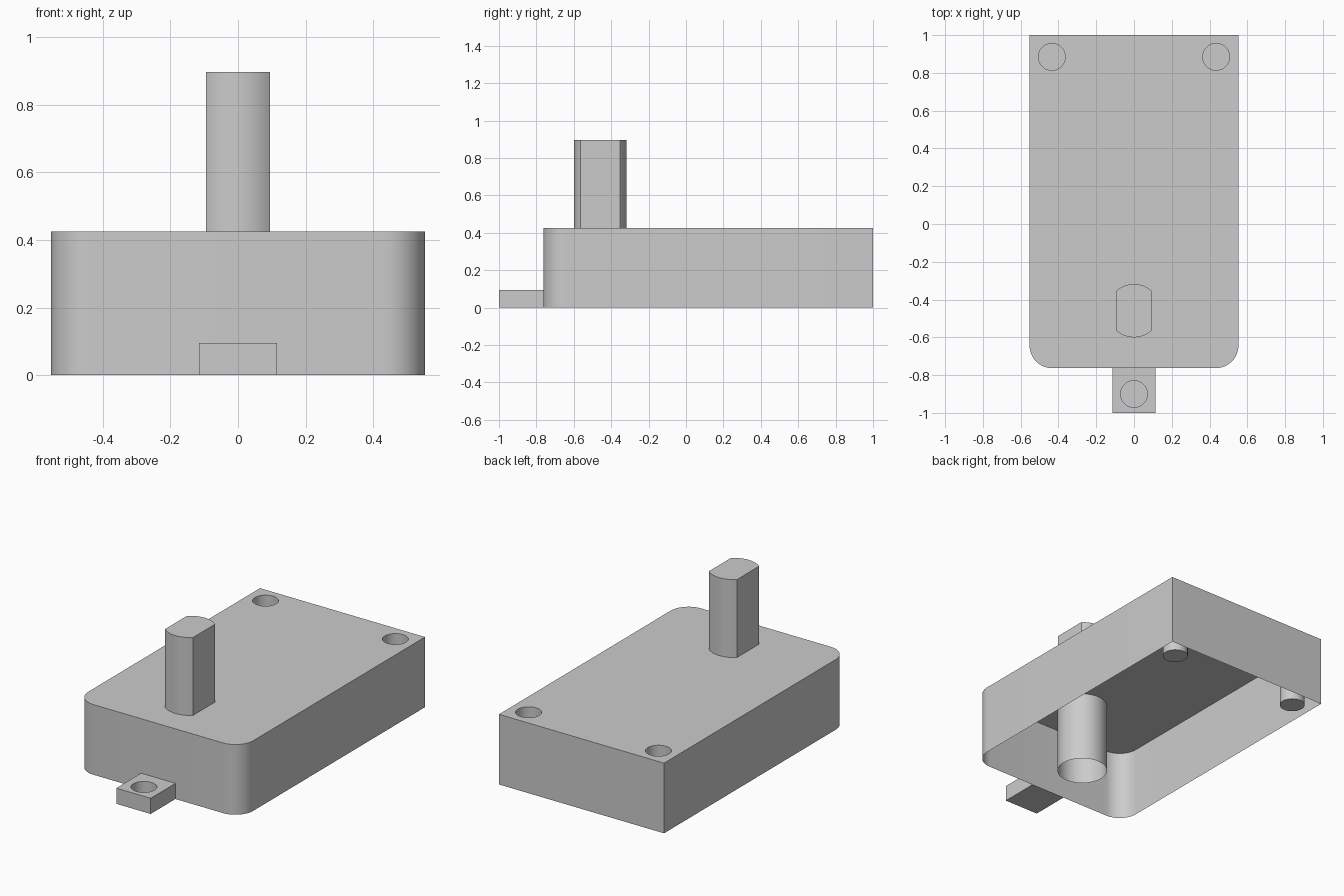
import bpy
import bmesh
from math import cos, sin, pi, radians, asin

cube = bpy.data.objects.get("Cube")
if cube:
    bpy.data.objects.remove(cube, do_unlink=True)

# One plain grey for the whole housing
GREY = (0.6, 0.6, 0.6, 1)
grey = bpy.data.materials.new("plain grey")
grey.use_nodes = True
grey.diffuse_color = GREY
grey.node_tree.nodes["Principled BSDF"].inputs["Base Color"].default_value = GREY

HALF_X, FRONT, BACK, TOP = 0.553, -0.763, 1.0, 0.425
CORNER = 0.12
HOLE_R = 0.071
SHAFT_Y, SHAFT_R, SHAFT_FLAT, SHAFT_TOP = -0.459, 0.141, 0.094, 0.897
TAB_X, TAB_TOP, TAB_HOLE_Y = 0.115, 0.095, -0.9


def arc(cx, cy, r, start, end, steps):
    """Points along an arc, both ends included."""
    angles = [start + (end - start) * i / steps for i in range(steps + 1)]
    return [(cx + r * cos(a), cy + r * sin(a)) for a in angles]


def circle(cx, cy, r, steps=48):
    return arc(cx, cy, r, 0, 2 * pi, steps)[:-1]


def sweep(bm, outline, z0, z1):
    """Upright wall along a closed outline; returns its lower and upper edges."""
    low = [bm.verts.new((x, y, z0)) for x, y in outline]
    high = [bm.verts.new((x, y, z1)) for x, y in outline]
    n = len(outline)
    for i in range(n):
        j = (i + 1) % n
        bm.faces.new((low[i], low[j], high[j], high[i]))
    rings = []
    for ring in (low, high):
        rings.append([bm.edges.get((ring[i], ring[(i + 1) % n])) for i in range(n)])
    return rings


def fill(bm, *rings):
    """Flat plate bounded by the first ring, pierced by the others."""
    edges = [e for ring in rings for e in ring]
    bmesh.ops.triangle_fill(bm, use_beauty=True, use_dissolve=False, edges=edges)


def finish(bm, name):
    bmesh.ops.recalc_face_normals(bm, faces=bm.faces[:])
    mesh = bpy.data.meshes.new(name)
    bm.to_mesh(mesh)
    bm.free()
    mesh.materials.append(grey)
    obj = bpy.data.objects.new(name, mesh)
    bpy.context.collection.objects.link(obj)
    bpy.ops.object.select_all(action='DESELECT')
    obj.select_set(True)
    bpy.context.view_layer.objects.active = obj
    bpy.ops.object.shade_smooth_by_angle(angle=radians(30))
    return obj


# Thin housing, open below, with rounded front corners and two blind wells
bm = bmesh.new()
inner_x, inner_y = HALF_X - CORNER, FRONT + CORNER
outline = [(HALF_X, BACK), (-HALF_X, BACK)]
outline += arc(-inner_x, inner_y, CORNER, pi, 1.5 * pi, 12)
outline += arc(inner_x, inner_y, CORNER, 1.5 * pi, 2 * pi, 12)
_, rim = sweep(bm, outline, 0, TOP)
mouths = []
for side in (-1, 1):
    floor, mouth = sweep(bm, circle(side * 0.435, 0.885, HOLE_R), 0, TOP)
    fill(bm, floor)
    mouths.append(mouth)
fill(bm, rim, *mouths)
finish(bm, "housing")

# Shaft with two flats, standing on the top plate
bm = bmesh.new()
flat_angle = asin(SHAFT_FLAT / SHAFT_R)
outline = []
for middle in (pi / 2, 1.5 * pi):
    outline += arc(0, SHAFT_Y, SHAFT_R, middle - flat_angle, middle + flat_angle, 16)
_, rim = sweep(bm, outline, TOP, SHAFT_TOP)
fill(bm, rim)
finish(bm, "shaft")

# Round sleeve under the shaft, open below
bm = bmesh.new()
sweep(bm, circle(0, SHAFT_Y, SHAFT_R), 0, TOP)
finish(bm, "shaft_sleeve")

# Front mounting tab with a blind hole
bm = bmesh.new()
outline = [(-TAB_X, -1), (TAB_X, -1), (TAB_X, FRONT), (-TAB_X, FRONT)]
base, rim = sweep(bm, outline, 0, TAB_TOP)
_, mouth = sweep(bm, circle(0, TAB_HOLE_Y, HOLE_R), 0, TAB_TOP)
fill(bm, base)
fill(bm, rim, mouth)
hidden = [f for f in bm.faces if all(abs(v.co.y - FRONT) < 0.001 for v in f.verts)]
bmesh.ops.delete(bm, geom=hidden, context='FACES_ONLY')
finish(bm, "mounting_tab")
